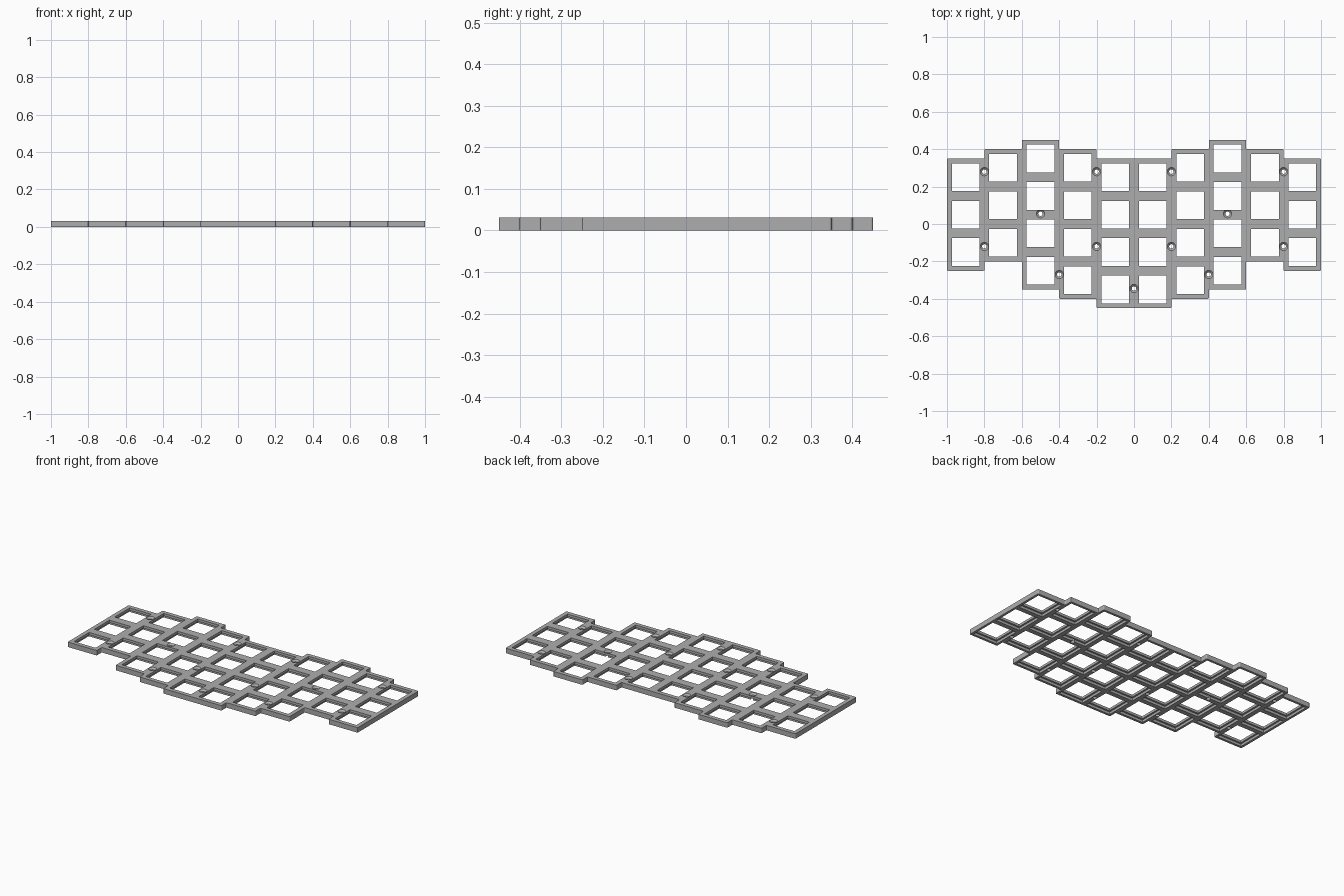
import bpy, bmesh, math
from mathutils import Matrix

if "Cube" in bpy.data.objects:
    bpy.data.objects.remove(bpy.data.objects["Cube"])

P = 0.2          # key pitch
H = 0.031        # plate thickness
HOLE = 0.148     # switch opening
RECESS = 0.17    # wider pocket on the underside
LIP = 0.0155     # thickness left around each opening

# (top edge, key count) per column, left half mirrored to the right
half = [(0.35, 3), (0.40, 3), (0.45, 4), (0.40, 4), (0.35, 4)]
cols = half + half[::-1]

grey = bpy.data.materials.new("plate_grey")
grey.diffuse_color = (0.42, 0.42, 0.42, 1)
grey.use_nodes = True
grey.node_tree.nodes["Principled BSDF"].inputs["Base Color"].default_value = grey.diffuse_color


def make(name, bm):
    bmesh.ops.recalc_face_normals(bm, faces=bm.faces[:])
    me = bpy.data.meshes.new(name)
    bm.to_mesh(me)
    bm.free()
    ob = bpy.data.objects.new(name, me)
    bpy.context.collection.objects.link(ob)
    me.materials.append(grey)
    return ob


def box(bm, x, y, size, z0, z1):
    m = Matrix.Translation((x, y, (z0 + z1) / 2)) @ Matrix.Diagonal((size, size, z1 - z0, 1))
    bmesh.ops.create_cube(bm, size=1, matrix=m)


def cone(bm, x, y, r0, r1, z0, z1):
    bmesh.ops.create_cone(bm, cap_ends=True, segments=24, radius1=r0, radius2=r1,
                          depth=z1 - z0, matrix=Matrix.Translation((x, y, (z0 + z1) / 2)))


# Stepped outline following the staggered columns
top, bottom = [], []
for i, (t, n) in enumerate(cols):
    x = -1 + i * P
    top += [(x, t), (x + P, t)]
    bottom += [(x, t - n * P), (x + P, t - n * P)]
loop = []
for p in top + bottom[::-1]:
    p = (round(p[0], 4), round(p[1], 4))
    if p in loop:
        loop.remove(p)      # level neighbours share a straight edge
    else:
        loop.append(p)

bm = bmesh.new()
face = bm.faces.new([bm.verts.new((x, y, 0)) for x, y in loop])
ext = bmesh.ops.extrude_face_region(bm, geom=[face])
bmesh.ops.translate(bm, vec=(0, 0, H), verts=[v for v in ext["geom"] if isinstance(v, bmesh.types.BMVert)])
uprights = [e for e in bm.edges if abs(e.verts[0].co.z - e.verts[1].co.z) > H / 2]
bmesh.ops.bevel(bm, geom=uprights, offset=0.005, segments=3, profile=0.5, affect='EDGES')
plate = make("keyboard_plate", bm)

# Switch openings and underside pockets
openings, pockets = bmesh.new(), bmesh.new()
for i, (t, n) in enumerate(cols):
    for k in range(n):
        x, y = -0.9 + i * P, t - P / 2 - k * P
        box(openings, x, y, HOLE, -0.02, H + 0.02)
        box(pockets, x, y, RECESS, -0.02, H - LIP)

# Screw holes with countersinks
screws, sinks = bmesh.new(), bmesh.new()
spots = [(0.8, 0.28), (0.8, -0.12), (0.5, 0.055), (0.2, 0.28), (0.2, -0.12), (0.4, -0.27)]
for x, y in [(0, -0.345)] + [(s * x, y) for x, y in spots for s in (-1, 1)]:
    cone(screws, x, y, 0.012, 0.012, -0.02, H + 0.02)
    cone(sinks, x, y, 0.010, 0.0235, H - 0.0125, H + 0.001)

for name, b in (("pocket_cutter", pockets), ("opening_cutter", openings),
                ("screw_cutter", screws), ("countersink_cutter", sinks)):
    cutter = make(name, b)
    cutter.hide_render = True
    mod = plate.modifiers.new(name, 'BOOLEAN')
    mod.operation = 'DIFFERENCE'
    mod.solver = 'EXACT'
    mod.object = cutter
    bpy.context.view_layer.objects.active = plate
    bpy.ops.object.modifier_apply(modifier=mod.name)
    bpy.data.objects.remove(cutter)
